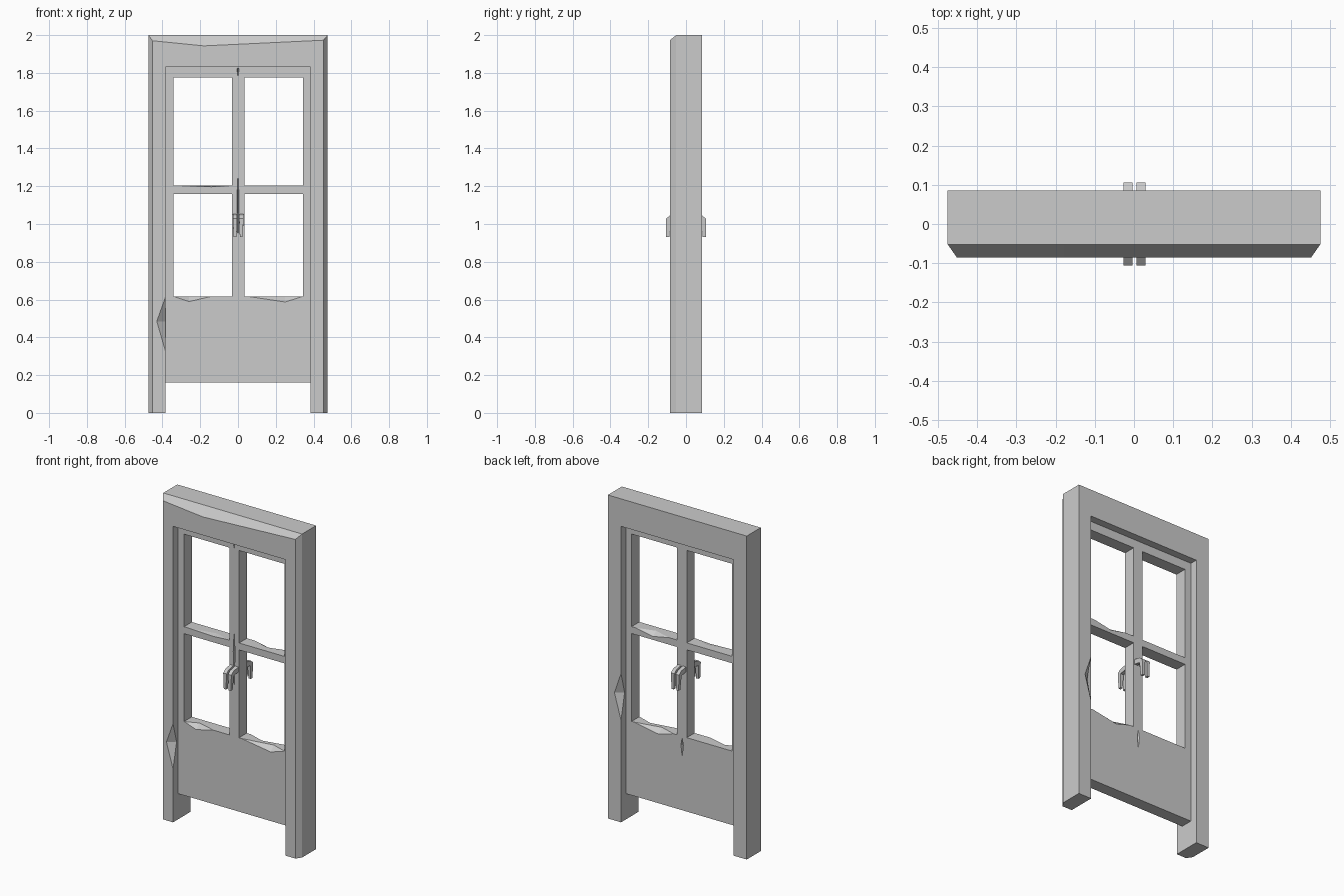
import bpy, bmesh

if "Cube" in bpy.data.objects:
    bpy.data.objects.remove(bpy.data.objects["Cube"])


def make_object(name, verts, faces):
    mesh = bpy.data.meshes.new(name)
    mesh.from_pydata(verts, [], faces)
    bm = bmesh.new()
    bm.from_mesh(mesh)
    bmesh.ops.recalc_face_normals(bm, faces=bm.faces)
    bm.to_mesh(mesh)
    bm.free()
    ob = bpy.data.objects.new(name, mesh)
    bpy.context.collection.objects.link(ob)
    return ob


def hull(name, points):
    bm = bmesh.new()
    for p in points:
        bm.verts.new(p)
    bmesh.ops.convex_hull(bm, input=bm.verts[:])
    bmesh.ops.recalc_face_normals(bm, faces=bm.faces)
    mesh = bpy.data.meshes.new(name)
    bm.to_mesh(mesh)
    bm.free()
    ob = bpy.data.objects.new(name, mesh)
    bpy.context.collection.objects.link(ob)
    return ob


def box(name, x0, x1, y0, y1, z0, z1):
    return hull(name, [(x, y, z) for x in (x0, x1) for y in (y0, y1) for z in (z0, z1)])


def cut(target, cutter):
    cutter.hide_render = True
    mod = target.modifiers.new("cut", 'BOOLEAN')
    mod.operation = 'DIFFERENCE'
    mod.solver = 'EXACT'
    mod.object = cutter
    bpy.context.view_layer.objects.active = target
    bpy.ops.object.modifier_apply(modifier=mod.name)
    bpy.data.objects.remove(cutter)


# Frame: five-sided section swept up, across and down (outer, front bevel, inner)
D, B = 0.085, 0.052
stations = [((-.475, 0), (-.452, 0), (-.385, 0)),
            ((-.475, 2), (-.452, 1.97), (-.385, 1.83)),
            ((-.18, 2), (-.18, 1.943), (-.18, 1.83)),
            ((.475, 2), (.452, 1.973), (.385, 1.83)),
            ((.475, 0), (.452, 0), (.385, 0))]
verts, faces = [], []
for o, f, i in stations:
    verts += [(o[0], D, o[1]), (o[0], -B, o[1]), (f[0], -D, f[1]),
              (i[0], -D, i[1]), (i[0], D, i[1])]
for s in range(4):
    for k in range(5):
        a, b = s * 5 + k, s * 5 + (k + 1) % 5
        faces.append((a, b, b + 5, a + 5))
faces += [tuple(range(5)), tuple(range(20, 25))]
frame = make_object("door_frame", verts, faces)

# Chipped inner edges of the posts, one in front and one behind
for s, z0, zm, z1 in ((-1, .33, .485, .61), (1, .63, .79, .92)):
    cut(frame, hull("post_chip", [
        (s * .385, s * .085, z0), (s * .43, s * .085, zm), (s * .385, s * .085, z1),
        (s * .385, s * .05, zm), (s * .36, s * .11, zm)]))

# Door panel with four window openings
T = 0.038
door = box("door_panel", -.385, .385, -T, T, .16, 1.83)
for x0, x1 in ((-.342, -.032), (.034, .345)):
    for z0, z1 in ((.617, 1.16), (1.203, 1.775)):
        cut(door, box("window_cut", x0, x1, -.1, .1, z0, z1))


# Chips along horizontal edges: (x start, x low, x end, side, edge z, depth)
for xa, xm, xb, s, z, d in ((-.341, -.26, -.14, -1, .617, .028),
                            (.05, .25, .344, -1, .617, .03),
                            (.06, .16, .33, 1, .617, .03),
                            (-.31, -.14, -.04, -1, 1.203, .006),
                            (.09, .2, .32, 1, 1.203, .022)):
    cut(door, hull("edge_chip", [
        (xa, s * T, z), (xb, s * T, z), (xm, s * T, z - d),
        (xm, s * .005, z), (xm, s * .06, z + .01)]))

# Narrow splits in the wood: (x, half width, z bottom, z middle, z top, side)
for x, w, z0, zm, z1, s in ((0, .006, .9, 1.14, 1.27, -1),
                            (0, .006, 1.775, 1.82, 1.829, -1),
                            (0, .008, .49, .56, .61, 1)):
    cut(door, hull("split", [
        (x, s * T, z0), (x, s * T, z1), (x - w, s * T, zm), (x + w, s * T, zm),
        (x, s * .02, zm), (x, s * .06, zm)]))

# Pairs of drooping lever handles on both sides
profile = [(.03, 1.055), (.085, 1.045), (.106, 1.028), (.106, .93),
           (.088, .93), (.082, 1.015), (.03, 1.025)]
n = len(profile)
for side, label in ((-1, "front"), (1, "back")):
    for x0, x1, hand in ((-.027, -.004, "left"), (.006, .029, "right")):
        vs = []
        for x, t in ((x0, .004), (x1, -.004)):
            vs += [(x + (t if z < 1 else 0), side * y, z) for y, z in profile]
        fs = [tuple(range(n)), tuple(range(n, 2 * n))]
        fs += [(k, (k + 1) % n, (k + 1) % n + n, k + n) for k in range(n)]
        make_object(f"{label}_handle_{hand}", vs, fs)
